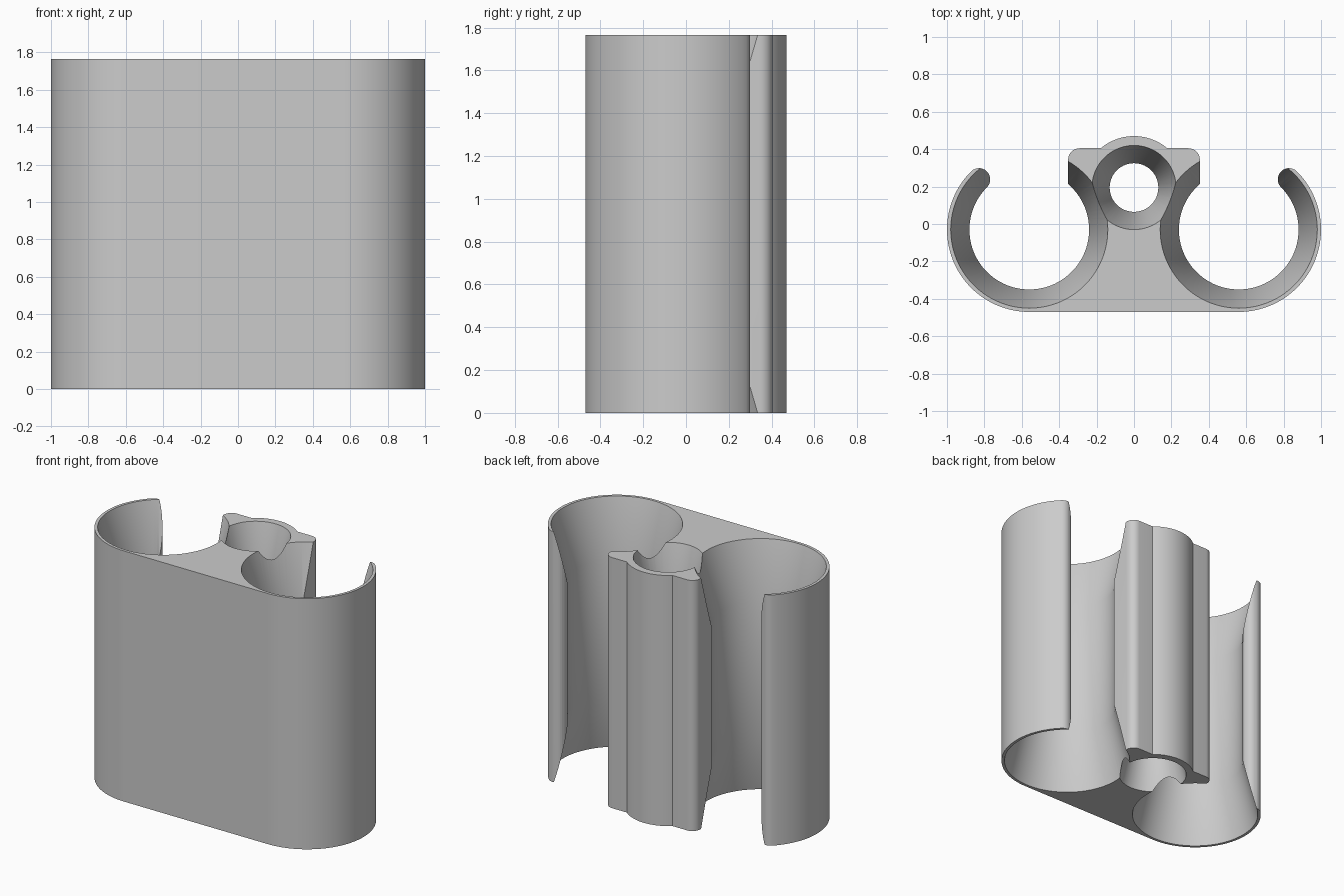
import bpy, bmesh
from math import sin, cos, radians, atan2, degrees, sqrt

if "Cube" in bpy.data.objects:
    bpy.data.objects.remove(bpy.data.objects["Cube"], do_unlink=True)

HEIGHT = 1.765
SIDE = (0.56, -0.03)      # centre of each side clip
POST = (0.0, 0.195)       # centre of the middle tube
OUTER, BORE, MOUTH = 0.44, 0.32, 0.42
TUBE = 0.275
FLARE = 0.4               # depth of the flared mouths

grey = bpy.data.materials.new("light grey")
grey.use_nodes = True
grey.diffuse_color = (0.6, 0.6, 0.6, 1)
grey.node_tree.nodes["Principled BSDF"].inputs["Base Color"].default_value = (0.6, 0.6, 0.6, 1)


def arc(centre, r, start, end, n):
    angles = [radians(start + (end - start) * i / n) for i in range(n + 1)]
    return [(centre[0] + r * cos(a), centre[1] + r * sin(a)) for a in angles]


def make_object(name, bm):
    bmesh.ops.recalc_face_normals(bm, faces=bm.faces)
    mesh = bpy.data.meshes.new(name)
    bm.to_mesh(mesh)
    bm.free()
    mesh.materials.append(grey)
    obj = bpy.data.objects.new(name, mesh)
    bpy.context.collection.objects.link(obj)
    return obj


def flared_cutter(name, centre, r, mouth, segments):
    """Straight bore that widens to a cone at both ends."""
    extra = 0.05
    wide = mouth + (mouth - r) * extra / FLARE
    profile = [(wide, -extra), (r, FLARE), (r, HEIGHT - FLARE), (wide, HEIGHT + extra)]
    bm = bmesh.new()
    rings = [[bm.verts.new((x, y, z)) for x, y in arc(centre, rad, 0, 360, segments)[:-1]]
             for rad, z in profile]
    for low, high in zip(rings, rings[1:]):
        for i in range(segments):
            j = (i + 1) % segments
            bm.faces.new((low[i], low[j], high[j], high[i]))
    bm.faces.new(rings[0][::-1])
    bm.faces.new(rings[-1])
    obj = make_object(name, bm)
    obj.hide_render = True
    return obj


# Right half of the outline: clip arm, rounded tip, opening, post ear, tube
middle = (OUTER + BORE) / 2
tip = (SIDE[0] + middle * cos(radians(45)), SIDE[1] + middle * sin(radians(45)))
ear_x, ear_y, ear_r = 0.352, 0.405, 0.06
rise = ear_y - POST[1]
start = degrees(atan2(rise, sqrt(TUBE ** 2 - rise ** 2)))
half = arc(SIDE, OUTER, -90, 45, 40)
half += arc(tip, (OUTER - BORE) / 2, 45, 225, 14)[1:]
half += [SIDE, (ear_x, SIDE[1])]
half += arc((ear_x - ear_r, ear_y - ear_r), ear_r, 0, 90, 8)
half += arc(POST, TUBE, start, 90, 14)
outline = half + [(-x, y) for x, y in half[-2::-1]]

# Body extruded from the outline
bm = bmesh.new()
base = bm.faces.new([bm.verts.new((x, y, 0)) for x, y in outline])
top = bmesh.ops.extrude_face_region(bm, geom=[base], use_keep_orig=True)["geom"]
bmesh.ops.translate(bm, vec=(0, 0, HEIGHT),
                    verts=[v for v in top if isinstance(v, bmesh.types.BMVert)])
body = make_object("double_clip_holder", bm)

# Bores through both clips and the tube
cutters = [
    flared_cutter("left_bore", SIDE, BORE, MOUTH, 100),
    flared_cutter("right_bore", (-SIDE[0], SIDE[1]), BORE, MOUTH, 100),
    flared_cutter("middle_bore", POST, 0.13, 0.225, 72),
]
bpy.context.view_layer.objects.active = body
for cutter in cutters:
    mod = body.modifiers.new(cutter.name, "BOOLEAN")
    mod.operation = "DIFFERENCE"
    mod.solver = "EXACT"
    mod.object = cutter
    bpy.ops.object.modifier_apply(modifier=mod.name)
    bpy.data.objects.remove(cutter, do_unlink=True)

# Smooth curved walls, crisp rims
bpy.ops.object.select_all(action="DESELECT")
body.select_set(True)
bpy.ops.object.shade_smooth_by_angle(angle=radians(30))
